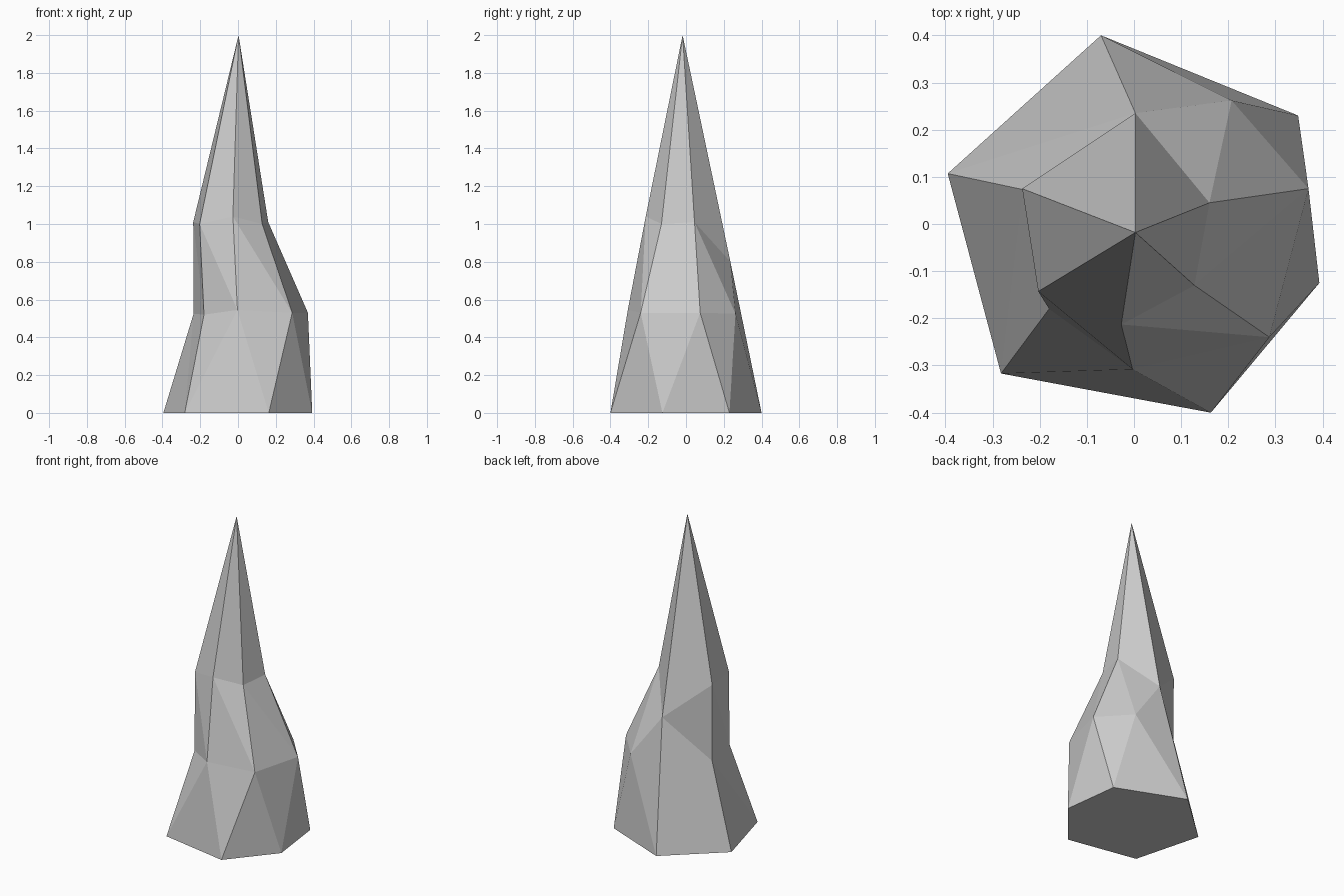
import bpy, bmesh

if "Cube" in bpy.data.objects:
    bpy.data.objects.remove(bpy.data.objects["Cube"])

# cross-sections, counter-clockwise from the right side
base = [(.393, -.125, 0), (.348, .23, 0), (-.07, .4, 0),
        (-.395, .107, 0), (-.282, -.317, 0), (.163, -.4, 0)]
# the back corner sits higher and belongs to both the middle and upper rings
middle = [(.37, .075, .53), (.207, .262, .525), (.003, .235, .8), (-.235, .073, .525),
          (-.18, -.18, .52), (-.003, -.308, .545), (.287, -.24, .53)]
upper = [(.16, .045, 1.01), None, (-.237, .075, 1.01),
         (-.203, -.143, 1.0), (-.027, -.213, 1.04), (.128, -.13, 1.0)]

bm = bmesh.new()
low = [bm.verts.new(p) for p in base]
mid = [bm.verts.new(p) for p in middle]
top = [bm.verts.new(p) if p else mid[2] for p in upper]
tip = bm.verts.new((.003, -.018, 2))


def stitch(a, b, steps):
    """Triangulate between two rings: l advances the lower ring, h the higher."""
    i = j = 0
    for s in steps:
        if s == "l":
            tri = (a[i % len(a)], a[(i + 1) % len(a)], b[j % len(b)])
            i += 1
        else:
            tri = (a[i % len(a)], b[(j + 1) % len(b)], b[j % len(b)])
            j += 1
        if len(set(tri)) == 3:
            bm.faces.new(tri)


# floor, two faceted bands and the pointed top
bm.faces.new(low[::-1])
stitch(low, mid, "lhlhlhlhhlhlh")
stitch(mid, top, "lhllhlhlhlhlh")
for k in range(len(top)):
    bm.faces.new((top[k], top[(k + 1) % len(top)], tip))

bmesh.ops.recalc_face_normals(bm, faces=bm.faces)
mesh = bpy.data.meshes.new("rock_spike")
bm.to_mesh(mesh)
bm.free()
bpy.context.collection.objects.link(bpy.data.objects.new("rock_spike", mesh))
